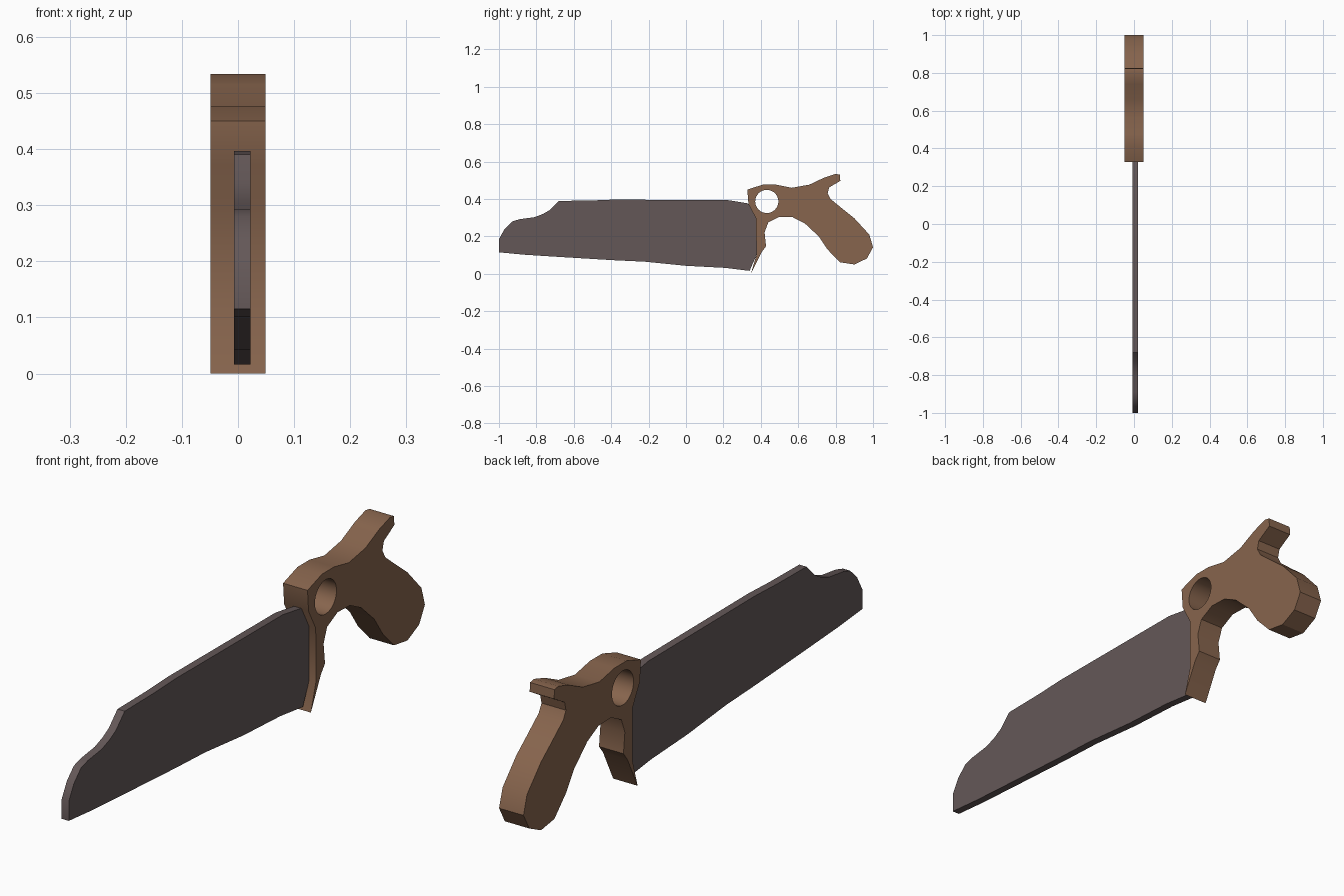
import bpy, bmesh, math

if "Cube" in bpy.data.objects:
    bpy.data.objects.remove(bpy.data.objects["Cube"])


def material(name, rgb):
    m = bpy.data.materials.new(name)
    m.diffuse_color = (*rgb, 1)
    m.use_nodes = True
    m.node_tree.nodes["Principled BSDF"].inputs["Base Color"].default_value = m.diffuse_color
    return m


def plate(name, outline, x0, x1, mat):
    """Extrude a (y, z) outline from x0 to x1."""
    bm = bmesh.new()
    face = bm.faces.new([bm.verts.new((x0, y, z)) for y, z in outline])
    out = bmesh.ops.extrude_face_region(bm, geom=[face])
    verts = [v for v in out["geom"] if isinstance(v, bmesh.types.BMVert)]
    bmesh.ops.translate(bm, verts=verts, vec=(x1 - x0, 0, 0))
    bmesh.ops.recalc_face_normals(bm, faces=bm.faces)
    me = bpy.data.meshes.new(name)
    bm.to_mesh(me)
    bm.free()
    me.materials.append(mat)
    ob = bpy.data.objects.new(name, me)
    bpy.context.collection.objects.link(ob)
    return ob


def smooth(ob, angle):
    bpy.ops.object.select_all(action='DESELECT')
    ob.select_set(True)
    bpy.context.view_layer.objects.active = ob
    bpy.ops.object.shade_smooth_by_angle(angle=math.radians(angle))


wood = material("brown wood", (0.245, 0.130, 0.075))
steel = material("dark steel", (0.127, 0.097, 0.097))

# Blade with a stepped nose, rear end tucked into the handle
blade = plate("blade", [
    (-1, 0.115), (-1, 0.185), (-0.97, 0.24), (-0.93, 0.28), (-0.89, 0.292),
    (-0.81, 0.303), (-0.765, 0.32), (-0.73, 0.34), (-0.68, 0.39),
    (-0.51, 0.392), (-0.39, 0.397), (0.225, 0.394), (0.33, 0.377),
    (0.352, 0.355), (0.385, 0.30), (0.385, 0.13), (0.37, 0.085), (0.34, 0.016),
    (0.21, 0.032), (0, 0.043), (-0.22, 0.065), (-0.39, 0.073),
    (-0.67, 0.09), (-0.86, 0.102)], -0.007, 0.022, steel)
smooth(blade, 30)

# Pistol-grip handle with front guard and rear horn
handle = plate("handle", [
    (0.328, 0.45), (0.41, 0.477), (0.48, 0.477), (0.565, 0.46), (0.66, 0.477),
    (0.74, 0.515), (0.80, 0.534), (0.823, 0.53), (0.825, 0.497),
    (0.765, 0.462), (0.757, 0.43), (0.773, 0.40), (0.84, 0.345),
    (0.90, 0.297), (0.98, 0.21), (1, 0.142), (0.967, 0.082), (0.90, 0.05),
    (0.823, 0.062), (0.757, 0.13), (0.71, 0.20), (0.635, 0.27),
    (0.57, 0.303), (0.50, 0.305), (0.44, 0.275), (0.42, 0.222),
    (0.428, 0.147), (0.405, 0.117), (0.347, 0.0), (0.376, 0.10),
    (0.375, 0.295), (0.334, 0.372)], -0.049, 0.049, wood)

# Round hole through the handle
ring = [(0.432 + 0.062 * math.cos(a), 0.387 + 0.062 * math.sin(a))
        for a in (i * math.tau / 32 for i in range(32))]
cutter = plate("hole_cutter", ring, -0.1, 0.1, wood)
cutter.hide_render = True
mod = handle.modifiers.new("hole", 'BOOLEAN')
mod.operation = 'DIFFERENCE'
mod.solver = 'EXACT'
mod.object = cutter
bpy.context.view_layer.objects.active = handle
bpy.ops.object.modifier_apply(modifier=mod.name)
bpy.data.objects.remove(cutter)
smooth(handle, 32)
